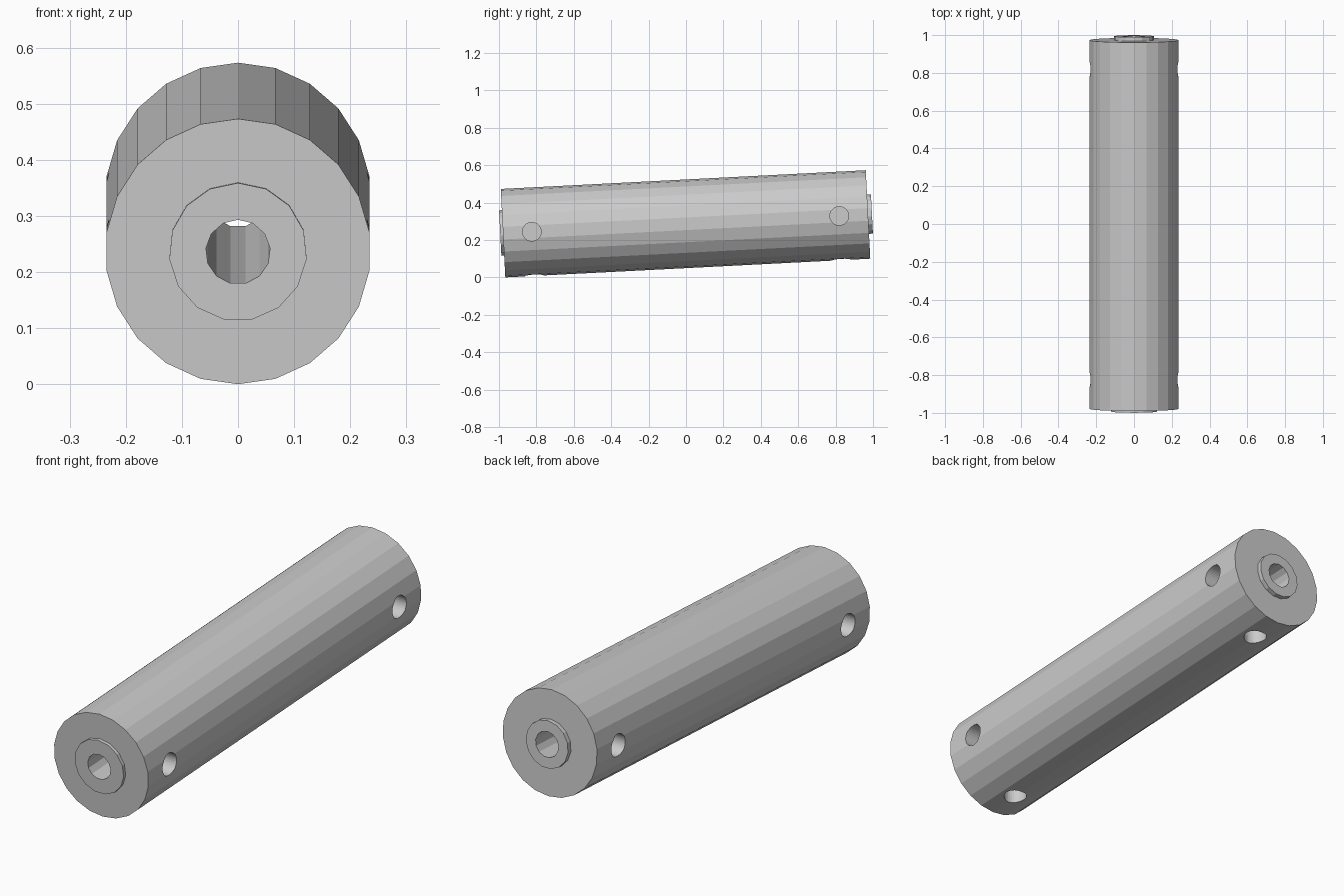
import bpy
import math
from mathutils import Matrix, Vector

if "Cube" in bpy.data.objects:
    bpy.data.objects.remove(bpy.data.objects["Cube"])

TILT = math.atan(0.1 / 1.951)
FRAME = Matrix.Translation((0, -0.0025, 0.287)) @ Matrix.Rotation(TILT, 4, 'X')


def cyl(name, start, end, radius, sides):
    """Cylinder between two points of the roller's own frame, one vertex on its top."""
    a, b = Vector(start), Vector(end)
    d = (b - a).normalized()
    up = Vector((0, 0, 1)) if abs(d.z) < 0.9 else Vector((0, 1, 0))
    basis = Matrix((d.cross(up), up, d.cross(up).cross(up))).transposed()
    bpy.ops.mesh.primitive_cylinder_add(vertices=sides, radius=radius, depth=(b - a).length)
    ob = bpy.context.object
    ob.name = name
    # local +y of the primitive (first vertex) points along "up"
    ob.matrix_world = FRAME @ Matrix.Translation((a + b) / 2) @ basis.to_4x4()
    return ob


def combine(target, other, operation):
    mod = target.modifiers.new("cut", 'BOOLEAN')
    mod.object = other
    mod.operation = operation
    mod.solver = 'EXACT'
    bpy.context.view_layer.objects.active = target
    bpy.ops.object.modifier_apply(modifier=mod.name)
    bpy.data.objects.remove(other, do_unlink=True)


# Roller body
body = cyl("roller_body", (0, -0.977, 0), (0, 0.977, 0), 0.2368, 22)

# Raised bosses on both ends
combine(body, cyl("front_boss", (0, -0.992, 0), (0, -0.9, 0), 0.123, 15), 'UNION')
combine(body, cyl("back_boss", (0, 0.9, 0), (0, 0.998, 0), 0.106, 15), 'UNION')

# Axial bore right through
combine(body, cyl("bore", (0, -1.2, 0), (0, 1.2, 0), 0.0575, 13), 'DIFFERENCE')

# Blind holes on both sides and underneath, near each end
for y in (-0.823, 0.823):
    for dx, dz in ((1, 0), (-1, 0), (0, -1)):
        hole = cyl("hole", (dx * 0.11, y, dz * 0.11), (dx * 0.3, y, dz * 0.3), 0.05, 32)
        combine(body, hole, 'DIFFERENCE')
